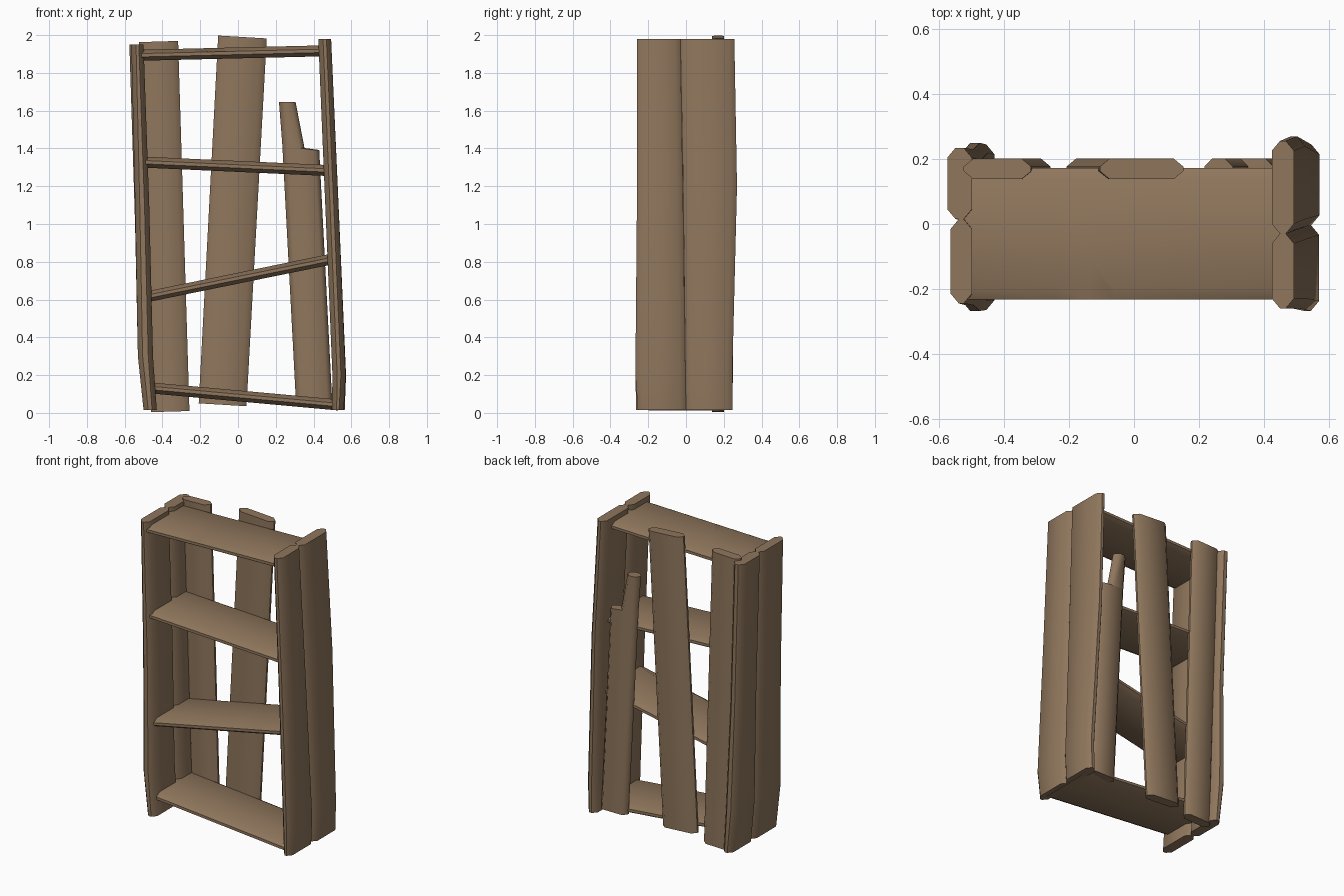
import bpy, bmesh, math

if "Cube" in bpy.data.objects:
    bpy.data.objects.remove(bpy.data.objects["Cube"])

wood = bpy.data.materials.new("aged brown wood")
wood.diffuse_color = (0.275, 0.182, 0.108, 1)
wood.use_nodes = True
wood.node_tree.nodes["Principled BSDF"].inputs["Base Color"].default_value = wood.diffuse_color


def plank(name, axes, stations, cu=0.03, cv=0.025, tilt=0.0):
    """Loft a chamfered board along an axis.
    axes: world axis index of (length, width, thickness).
    station: (length pos, width min, width max, thickness min, thickness max[, own cu])"""
    bm = bmesh.new()
    rings = []
    for st in stations:
        s, u0, u1, v0, v1 = st[:5]
        top_cu = st[5] if len(st) > 5 else cu   # chamfer of the upper front edge
        pts = [(u0 + cu, v0), (u1 - cu, v0), (u1, v0 + cv), (u1, v1 - cv),
               (u1 - cu, v1), (u0 + top_cu, v1), (u0, v1 - cv), (u0, v0 + cv)]
        ring = []
        for u, v in pts:
            co = [0, 0, 0]
            co[axes[0]] = s + tilt * (u - (u0 + u1) / 2)
            co[axes[1]] = u
            co[axes[2]] = v
            ring.append(bm.verts.new(co))
        rings.append(ring)
    for a, b in zip(rings, rings[1:]):
        for i in range(8):
            j = (i + 1) % 8
            bm.faces.new((a[i], a[j], b[j], b[i]))
    bm.faces.new(rings[0])
    bm.faces.new(rings[-1])
    bmesh.ops.recalc_face_normals(bm, faces=bm.faces)
    me = bpy.data.meshes.new(name)
    bm.to_mesh(me)
    bm.free()
    me.materials.append(wood)
    ob = bpy.data.objects.new(name, me)
    bpy.context.collection.objects.link(ob)
    bpy.ops.object.select_all(action='DESELECT')
    ob.select_set(True)
    bpy.context.view_layer.objects.active = ob
    bpy.ops.object.shade_smooth_by_angle(angle=math.radians(50))
    return ob


SIDE = (2, 1, 0)    # runs up, wide in y, thin in x
BACK = (2, 0, 1)    # runs up, wide in x, thin in y
SHELF = (0, 1, 2)   # runs across, wide in y, thin in z

# side boards, two per side, leaning inwards/outwards
plank("left_front_board", SIDE, [
    (0.015, -0.265, 0.0, -0.50, -0.43), (0.3, -0.268, 0.005, -0.53, -0.45),
    (1.1, -0.25, 0.012, -0.545, -0.47), (1.95, -0.245, 0.015, -0.565, -0.50)])
plank("left_back_board", SIDE, [
    (0.015, 0.0, 0.245, -0.50, -0.43), (0.3, 0.005, 0.25, -0.53, -0.45),
    (1.0, 0.01, 0.23, -0.545, -0.47), (1.95, 0.015, 0.235, -0.575, -0.50)])
plank("right_front_board", SIDE, [
    (0.015, -0.255, 0.0, 0.497, 0.56), (0.2, -0.268, -0.003, 0.50, 0.57),
    (1.1, -0.26, -0.015, 0.462, 0.532), (1.98, -0.26, -0.03, 0.425, 0.493)])
plank("right_back_board", SIDE, [
    (0.015, 0.0, 0.247, 0.497, 0.565), (0.2, -0.003, 0.245, 0.50, 0.572),
    (1.2, -0.015, 0.27, 0.458, 0.528), (1.98, -0.03, 0.256, 0.425, 0.493)])

# shelves: (left x, left z, right x, right z)
for i, (xa, za, xb, zb) in enumerate([(-0.53, 1.893, 0.46, 1.917),
                                      (-0.51, 1.328, 0.48, 1.283),
                                      (-0.49, 0.613, 0.50, 0.815),
                                      (-0.46, 0.132, 0.53, 0.042)]):
    def st(x, dz=0.0, chamfer=0.035):
        z = za + (zb - za) * (x - xa) / (xb - xa)
        return (x, -0.232, 0.172, z - 0.029, z + 0.029 + dz, chamfer)
    rows = [st(xa), st(xb)]
    if i == 0:      # worn dent in the front edge of the top shelf
        rows[1:1] = [st(-0.24), st(-0.14, 0, 0.13), st(-0.06)]
    if i == 2:      # worn right end
        rows[1:1] = [st(0.15), st(0.25, 0, 0.08)]
    plank("shelf_%d" % (i + 1), SHELF, rows, cu=0.035, cv=0.02)

# back slats
plank("back_slat_left", BACK, [
    (0.007, -0.46, -0.257, 0.138, 0.202), (1.966, -0.525, -0.317, 0.138, 0.202)],
    cu=0.03, tilt=0.03)
plank("back_slat_middle", BACK, [
    (0.043, -0.208, 0.045, 0.138, 0.202), (1.99, -0.105, 0.152, 0.138, 0.202)],
    cu=0.03, tilt=-0.06)
# broken slat: steps to a narrow splinter at the top
plank("back_slat_broken", BACK, [
    (0.035, 0.308, 0.50, 0.138, 0.202), (1.392, 0.236, 0.43, 0.138, 0.202),
    (1.402, 0.236, 0.352, 0.138, 0.202), (1.645, 0.217, 0.305, 0.138, 0.202)],
    cu=0.025)
